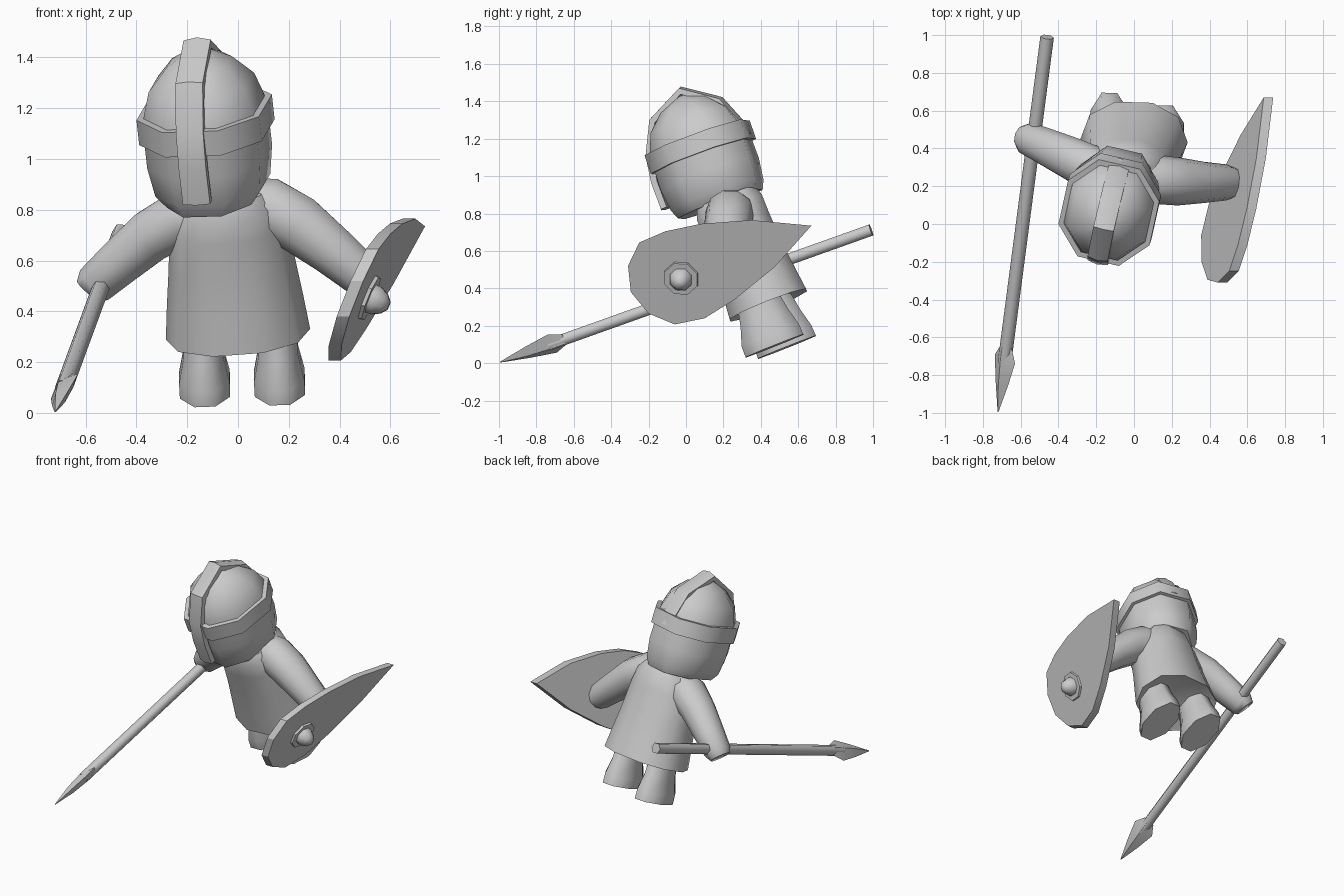
import bpy, bmesh, math
from mathutils import Vector, Matrix

if "Cube" in bpy.data.objects:
    bpy.data.objects.remove(bpy.data.objects["Cube"])

mat = bpy.data.materials.new("plain_grey")
mat.diffuse_color = (0.6, 0.6, 0.6, 1)
mat.use_nodes = True
mat.node_tree.nodes["Principled BSDF"].inputs["Base Color"].default_value = mat.diffuse_color


def frame(origin, up, right):
    """Matrix with local z along up and local x close to right."""
    z = Vector(up).normalized()
    y = z.cross(Vector(right)).normalized()
    x = y.cross(z)
    m = Matrix((x, y, z)).transposed().to_4x4()
    m.translation = Vector(origin)
    return m


def finish(name, bm, angle=50):
    bmesh.ops.recalc_face_normals(bm, faces=bm.faces)
    me = bpy.data.meshes.new(name)
    bm.to_mesh(me)
    bm.free()
    me.materials.append(mat)
    ob = bpy.data.objects.new(name, me)
    bpy.context.collection.objects.link(ob)
    bpy.ops.object.select_all(action='DESELECT')
    ob.select_set(True)
    bpy.context.view_layer.objects.active = ob
    bpy.ops.object.shade_smooth_by_angle(angle=math.radians(angle))
    return ob


def skin(name, rings, angle=50, closed=False):
    """Join rings of points with quads, capped or closed into a loop."""
    bm = bmesh.new()
    vs = [[bm.verts.new(p) for p in r] for r in rings]
    n = len(vs[0])
    pairs = list(zip(vs, vs[1:])) + ([(vs[-1], vs[0])] if closed else [])
    for a, b in pairs:
        for i in range(n):
            bm.faces.new((a[i], a[(i + 1) % n], b[(i + 1) % n], b[i]))
    if not closed:
        bm.faces.new(vs[0])
        bm.faces.new(vs[-1])
    return finish(name, bm, angle)


def ring(m, n, x, y, z, rx, ry, boxy=1.0):
    """Regular ring in a local frame, with a flat side to the front."""
    pts = []
    for i in range(n):
        a = 2 * math.pi * (i + 0.5) / n + math.pi / 2
        c, s = math.cos(a), math.sin(a)
        pts.append(m @ Vector((x + rx * math.copysign(abs(c) ** boxy, c),
                               y + ry * math.copysign(abs(s) ** boxy, s), z)))
    return pts


def loft(name, m, n, table, angle=50, boxy=1.0, closed=False):
    return skin(name, [ring(m, n, *row, boxy) for row in table], angle, closed)


def tube(name, path, n=10):
    """Rounded limb through (point, radius) pairs."""
    pts = [Vector(p) for p, r in path]
    rings = []
    for i, (p, r) in enumerate(path):
        d = pts[min(i + 1, len(pts) - 1)] - pts[max(i - 1, 0)]
        rings.append(ring(frame(p, d, (0, 1, 0)), n, 0, 0, 0, r * 1.06, r))
    return skin(name, rings, 60)


# Tunic, leaning forward
body = frame((0, 0.44, 0.31), (-0.08, -0.37, 0.93), (1, 0, 0))
loft("tunic", body, 10, [
    (0, 0, 0.03, 0.17, 0.14), (0, 0, 0, 0.285, 0.23),
    (0, 0, 0.14, 0.27, 0.215), (0, 0, 0.3, 0.25, 0.2),
    (0, 0, 0.46, 0.235, 0.195), (0.01, 0, 0.56, 0.2, 0.195),
    (0.02, 0, 0.62, 0.14, 0.17)], boxy=0.9)

# Legs with slightly flared flat soles
for side, pos in (("right", (-0.13, 0.54, 0.085)), ("left", (0.165, 0.473, 0.092))):
    leg = frame(pos, (-0.04, -0.37, 0.93), (1, 0, 0))
    loft(side + "_leg", leg, 8, [
        (0, 0, 0, 0.107, 0.18), (0, 0, 0.06, 0.108, 0.178),
        (0, 0.005, 0.16, 0.085, 0.147), (0, 0.01, 0.29, 0.083, 0.12)], 60)

# Arms
tube("right_arm", [
    ((-0.08, 0.25, 0.79), 0.11), ((-0.22, 0.29, 0.765), 0.118),
    ((-0.34, 0.35, 0.7), 0.108), ((-0.47, 0.41, 0.59), 0.095),
    ((-0.56, 0.45, 0.51), 0.085), ((-0.585, 0.457, 0.48), 0.065)])
tube("left_arm", [
    ((0.0, 0.25, 0.82), 0.11), ((0.12, 0.235, 0.81), 0.122),
    ((0.235, 0.225, 0.745), 0.12), ((0.37, 0.22, 0.64), 0.103),
    ((0.49, 0.22, 0.54), 0.09), ((0.53, 0.22, 0.505), 0.075)])

# Head and helmet dome
head = frame((-0.095, 0.18, 0.86), (-0.105, -0.33, 0.94), (0.97, -0.225, 0.03))
loft("face", head, 8, [
    (0, 0, -0.01, 0.185, 0.245), (0, 0, 0.04, 0.225, 0.265),
    (0, 0, 0.16, 0.245, 0.28), (0, 0, 0.36, 0.245, 0.275)], boxy=0.9)
loft("helmet_dome", head, 8, [
    (0, 0, 0.33, 0.245, 0.275), (0, 0, 0.38, 0.235, 0.265),
    (0, 0, 0.47, 0.208, 0.228), (0, 0, 0.555, 0.13, 0.14),
    (0, 0, 0.605, 0.04, 0.045)], boxy=0.9)

# Helmet band
loft("helmet_band", head, 8, [
    (0, 0, 0.262, 0.235, 0.26), (0, 0, 0.262, 0.266, 0.3),
    (0, 0, 0.366, 0.266, 0.3), (0, 0, 0.366, 0.235, 0.26)],
    boxy=0.9, closed=True, angle=50)

# Nose guard continuing as a crest over the dome
outer = [(-0.315, 0.07), (-0.318, 0.22), (-0.298, 0.37), (-0.21, 0.55),
         (0.008, 0.657), (0.204, 0.525), (0.27, 0.37), (0.285, 0.29)]
strips = []
for i, (y, z) in enumerate(outer):
    a, b = outer[max(i - 1, 0)], outer[min(i + 1, len(outer) - 1)]
    inward = Vector((0, b[1] - a[1], a[0] - b[0])).normalized() * 0.045
    p = Vector((0, y, z))
    q = p + inward
    side = Vector((0.055, 0, 0))
    edge = p + inward * 0.25
    strips.append([head @ v for v in (q - side, edge - side, p, edge + side, q + side)])
skin("nose_guard_crest", strips, 25)

# Leaf-shaped shield on a slanted plane
outline = [(0.67, 0.735), (0.35, 0.765), (0.08, 0.745), (-0.11, 0.705), (-0.25, 0.645),
           (-0.31, 0.52), (-0.295, 0.38), (-0.2, 0.265), (-0.06, 0.207),
           (0.1, 0.24), (0.26, 0.34), (0.47, 0.51)]


def plane_x(y, z):
    return 0.44 + 0.159 * (y + 0.31) + 0.407 * (z - 0.45)


skin("shield", [[(plane_x(y, z) + d, y, z) for y, z in outline]
                for d in (-0.025, 0.025)], 30)

# Shield boss: flat octagonal plate and a domed stud
boss = frame((plane_x(-0.025, 0.455) + 0.024, -0.025, 0.455),
             (1, -0.159, -0.407), (0, 1, 0))
loft("boss_plate", boss, 8, [(0, 0, 0, 0.098, 0.098), (0, 0, 0.015, 0.095, 0.095)], 30)
loft("boss_stud", boss, 8, [
    (0, 0, 0, 0.064, 0.064), (0, 0, 0.035, 0.062, 0.062),
    (0, 0, 0.07, 0.043, 0.043), (0, 0, 0.09, 0.018, 0.018)])

# Spear shaft and flat diagonal blade
tip, end = Vector((-0.72, -0.995, 0.005)), Vector((-0.46, 0.99, 0.712))
spear = frame(tip, end - tip, (1, 0, 0))
length = (end - tip).length
loft("spear_shaft", spear, 6, [
    (0, 0, 0.28, 0.036, 0.036), (0, 0, length, 0.036, 0.036)], 65)
blade = spear @ Matrix.Rotation(math.radians(-45), 4, 'Z')


def diamond(z, w, h):
    return [blade @ Vector(p) for p in ((w, 0, z), (0, h, z), (-w, 0, z), (0, -h, z))]


skin("spear_blade", [diamond(0.0, 0.003, 0.002), diamond(0.16, 0.046, 0.026),
                     diamond(0.3, 0.076, 0.034), diamond(0.37, 0.04, 0.034)], 30)
